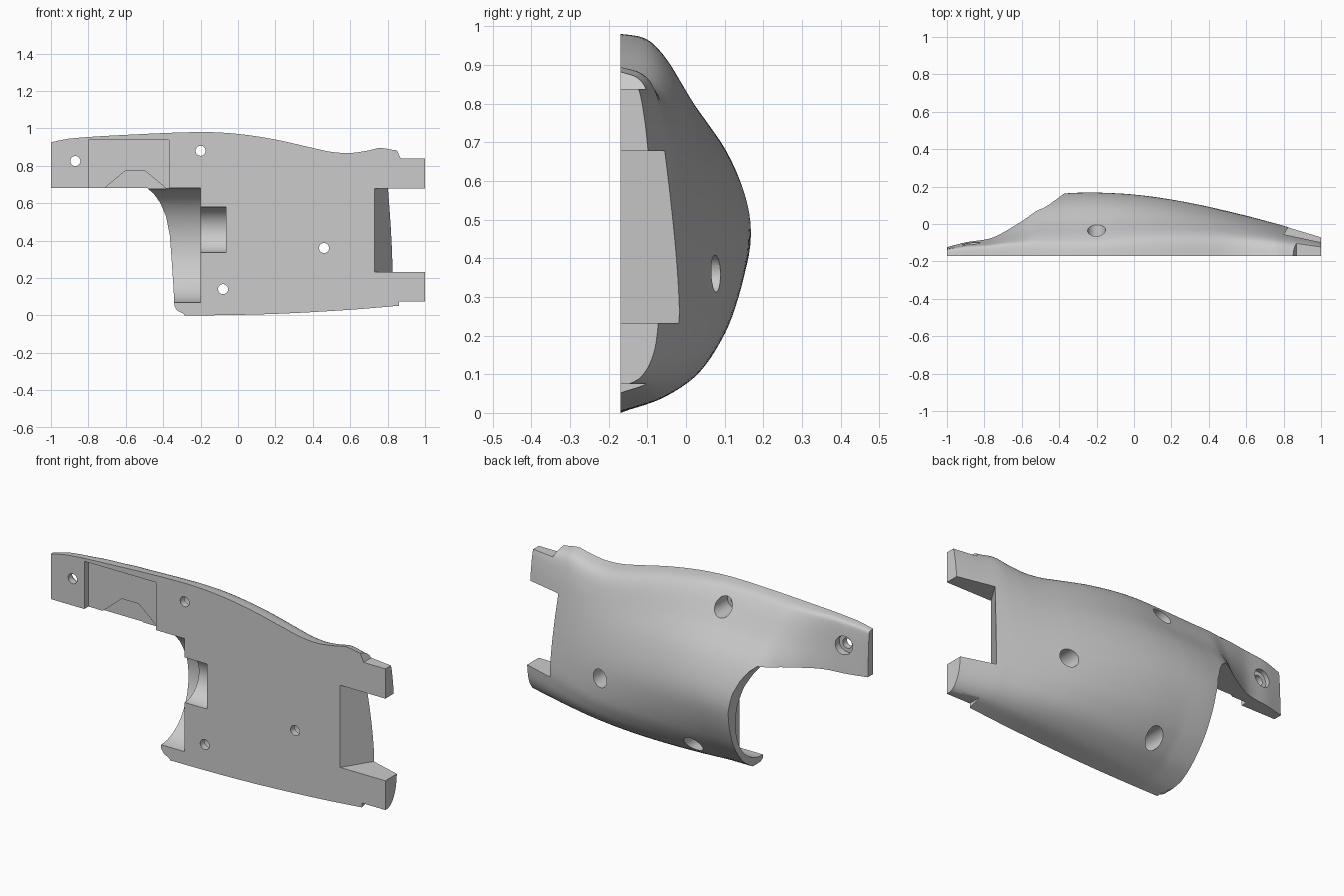
import bpy, bmesh, math

default = bpy.data.objects.get("Cube")
if default:
    bpy.data.objects.remove(default, do_unlink=True)

FRONT = -0.17


def curve(points, x):
    """Smooth curve through (x, value) points."""
    n = len(points)
    i = 0
    while i < n - 2 and x > points[i + 1][0]:
        i += 1

    def slope(j):
        a, b = points[max(j - 1, 0)], points[min(j + 1, n - 1)]
        return (b[1] - a[1]) / (b[0] - a[0])
    (x0, y0), (x1, y1) = points[i], points[i + 1]
    d = x1 - x0
    t = min(max((x - x0) / d, 0), 1)
    return ((1 + 2 * t) * (1 - t) ** 2 * y0 + t * (1 - t) ** 2 * d * slope(i)
            + t * t * (3 - 2 * t) * y1 + t * t * (t - 1) * d * slope(i + 1))


def make_object(name, bm):
    bmesh.ops.recalc_face_normals(bm, faces=bm.faces)
    mesh = bpy.data.meshes.new(name)
    bm.to_mesh(mesh)
    bm.free()
    ob = bpy.data.objects.new(name, mesh)
    bpy.context.collection.objects.link(ob)
    return ob


def loft(name, rings):
    bm = bmesh.new()
    rows = [[bm.verts.new(p) for p in ring] for ring in rings]
    n = len(rows[0])
    for a, b in zip(rows, rows[1:]):
        for i in range(n):
            j = (i + 1) % n
            bm.faces.new((a[i], a[j], b[j], b[i]))
    bm.faces.new(rows[0])
    bm.faces.new(rows[-1])
    return make_object(name, bm)


# Outline, crown height and bulge of the shell along its length
top_edge = [(-1, .925), (-.9, .945), (-.6, .965), (-.2, .98), (0, .97), (.2, .94),
            (.4, .895), (.5, .874), (.6, .868), (.7, .882), (.76, .895), (.85, .882), (1, .88)]
bottom_edge = [(-1, 0), (-.2, 0), (.2, .008), (.6, .03), (.9, .055), (1, .065)]
crown = [(-1, .05), (-.9, .078), (-.75, .11), (-.6, .22), (-.5, .31), (-.37, .333),
         (-.2, .338), (0, .333), (.2, .31), (.4, .272), (.6, .22), (.8, .16), (1, .1)]
bulge = [(-1, .25), (-.75, .4), (-.6, .75), (-.45, 1), (0, 1), (1, 1)]
# Cross-sections: domed in the middle, blunter and lower towards the tabs
dome = [(0, 0), (.02, .16), (.05, .32), (.1, .52), (.2, .75), (.3, .89), (.4, .975),
        (.47, 1), (.54, .98), (.62, .91), (.7, .8), (.76, .68), (.82, .55), (.88, .44),
        (.93, .35), (.97, .26), (.985, .21), (.995, .13), (1, 0)]
blunt = [(0, 0), (.03, .5), (.1, .84), (.2, .98), (.28, 1), (.48, .91), (.75, .72),
         (.86, .62), (.95, .47), (.985, .28), (1, 0)]

STATIONS, STEPS = 80, 56
rings = []
for s in range(STATIONS + 1):
    x = -1 + 2 * s / STATIONS
    low, high = curve(bottom_edge, x), curve(top_edge, x)
    mix = min(max(x + .2, 0), 1)
    ring = []
    for k in range(STEPS + 1):
        t = (1 - math.cos(math.pi * k / STEPS)) / 2
        profile = (1 - mix) * curve(dome, t) + mix * curve(blunt, t)
        h = max(profile, 0) ** curve(bulge, x) * curve(crown, x)
        ring.append((x, FRONT + h, low + (high - low) * t))
    rings.append(ring)
shell = loft("handle_shell", rings)


# Cutting helpers
def cut(cutter):
    cutter.hide_render = True
    mod = shell.modifiers.new("cut", 'BOOLEAN')
    mod.operation = 'DIFFERENCE'
    mod.solver = 'EXACT'
    mod.object = cutter
    bpy.context.view_layer.objects.active = shell
    bpy.ops.object.modifier_apply(modifier=mod.name)
    bpy.data.objects.remove(cutter, do_unlink=True)


def cut_outline(points, y0=-.3, y1=.4):
    cut(loft("cutter", [[(x, y, z) for x, z in points] for y in (y0, y1)]))


def cut_box(x0, x1, z0, z1, y0=-.3, y1=.4):
    cut_outline([(x0, z0), (x1, z0), (x1, z1), (x0, z1)], y0, y1)


def cut_cylinder(axis, start, end, a, b, r, sides=32, squash=1):
    rings = []
    for pos in (start, end):
        ring = []
        for i in range(sides):
            w = 2 * math.pi * (i + .5) / sides
            u, v = a + squash * r * math.cos(w), b + r * math.sin(w)
            ring.append((pos, u, v) if axis == 'x' else (u, pos, v))
        rings.append(ring)
    cut(loft("cutter", rings))


# Open space below the arm, with a rounded rim
cut_outline([(-1.2, .68), (-.485, .68), (-.45, .65), (-.415, .6), (-.385, .53), (-.365, .43),
             (-.355, .3), (-.345, .15), (-.34, .05), (-.325, .025), (-.29, .008),
             (-.25, -.1), (-1.2, -.1)])

# Large bore and smaller stepped bore inside the shell
cut_cylinder('x', -.7, -.2, FRONT, .375, .306, 72, squash=.85)
cut_cylinder('x', -.4, -.065, FRONT, .457, .122, 48)

# Slanted slot between the end tabs
slot = [(.73, -.3), (.73, FRONT), (.98, .23), (1.2, .23), (1.2, -.3)]
cut(loft("cutter", [[(x, y, z) for x, y in slot] for z in (.233, .677)]))

# Steps above and below the tabs
cut_outline([(.87, .838), (1.2, .838), (1.2, 1.1), (.84, 1.1), (.85, .882)])
cut_box(.86, 1.2, -.1, .075)

# Shallow recess in the arm
cut_box(-.8, -.37, .6, .938, -.3, FRONT + .035)
cut_outline([(-.72, .675), (-.6, .775), (-.5, .775), (-.38, .675)], -.3, FRONT + .045)

# Screw holes with wide counterbores from the back
for x, z in [(-.87, .825), (-.2, .88), (.46, .36), (-.08, .14)]:
    cut_cylinder('y', -.3, .4, x, z, .027, 24)
    cut_cylinder('y', -.135, .4, x, z, .048)

# Grey finish
grey = bpy.data.materials.new("grey")
grey.use_nodes = True
colour = (.6, .6, .6, 1)
grey.diffuse_color = colour
grey.node_tree.nodes["Principled BSDF"].inputs["Base Color"].default_value = colour
shell.data.materials.clear()
shell.data.materials.append(grey)
for face in shell.data.polygons:
    face.material_index = 0

bpy.ops.object.select_all(action='DESELECT')
shell.select_set(True)
bpy.context.view_layer.objects.active = shell
bpy.ops.object.shade_smooth_by_angle(angle=math.radians(30))
